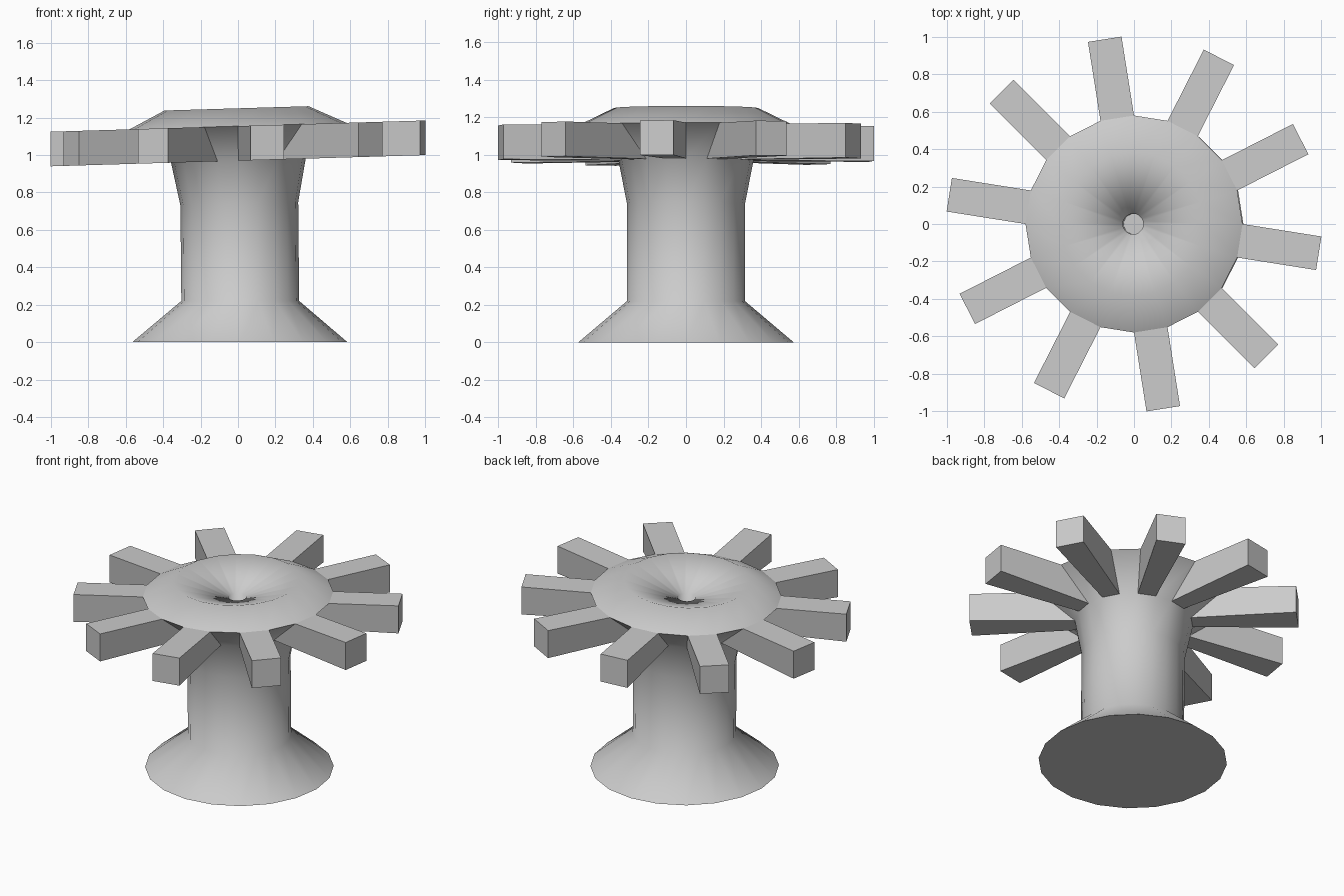
import bpy, bmesh, math

if "Cube" in bpy.data.objects:
    bpy.data.objects.remove(bpy.data.objects["Cube"])

SIDES = 20
TILT = 0.03          # the upper part leans slightly along x

# lathe profile: radius, height, x offset, tilt
PROFILE = [
    (0.575, 0.00, 0.01, 0.0),     # foot
    (0.315, 0.22, 0.012, 0.0),    # column bottom
    (0.315, 0.74, 0.007, TILT),   # column top
    (0.36, 0.97, 0.002, TILT),    # neck flare
    (0.58, 1.155, 0.0, TILT),     # flange edge
    (0.385, 1.25, -0.008, TILT),  # crown rim
    (0.055, 1.135, -0.005, TILT), # dish bottom / hole mouth
    (0.055, 0.70, 0.0, TILT),     # hole floor
]
NECK, FLANGE = 3, 4

bm = bmesh.new()


def ring(r, z, dx, tilt):
    verts = []
    for i in range(SIDES):
        a = 2 * math.pi * i / SIDES
        x = r * math.cos(a) + dx
        verts.append(bm.verts.new((x, r * math.sin(a), z + tilt * x)))
    return verts


# spool body
rings = [ring(*p) for p in PROFILE]
bm.faces.new(list(reversed(rings[0])))
bm.faces.new(rings[-1])
spoke_slots = []
for k in range(len(rings) - 1):
    lo, hi = rings[k], rings[k + 1]
    for i in range(SIDES):
        j = (i + 1) % SIDES
        # every other flange face is pulled out into a spoke
        if k == NECK and i % 2 == 1:
            spoke_slots.append((i, j))
            continue
        bm.faces.new((lo[i], lo[j], hi[j], hi[i])).smooth = True

# spokes
half = 0.58 * math.sin(math.pi / SIDES)
for i, j in spoke_slots:
    a = 2 * math.pi * (i + 0.5) / SIDES
    c, s = math.cos(a), math.sin(a)

    def tip(side, z):
        x = c - s * side * half
        y = s + c * side * half
        return bm.verts.new((x, y, z + TILT * x))

    b0, b1 = tip(-1, 0.97), tip(1, 0.97)
    t0, t1 = tip(-1, 1.155), tip(1, 1.155)
    n0, n1 = rings[NECK][i], rings[NECK][j]
    f0, f1 = rings[FLANGE][i], rings[FLANGE][j]
    for quad in ((b0, b1, t1, t0), (f0, t0, t1, f1), (n1, b1, b0, n0),
                 (n0, b0, t0, f0), (b1, n1, f1, t1)):
        bm.faces.new(quad)

# crisp foot, flange and hole-floor edges
for k in (0, FLANGE, len(rings) - 1):
    members = set(rings[k])
    for v in rings[k]:
        for e in v.link_edges:
            if e.other_vert(v) in members:
                e.smooth = False

bmesh.ops.recalc_face_normals(bm, faces=bm.faces)
mesh = bpy.data.meshes.new("spoked_spool")
bm.to_mesh(mesh)
bm.free()
obj = bpy.data.objects.new("spoked_spool", mesh)
bpy.context.collection.objects.link(obj)
